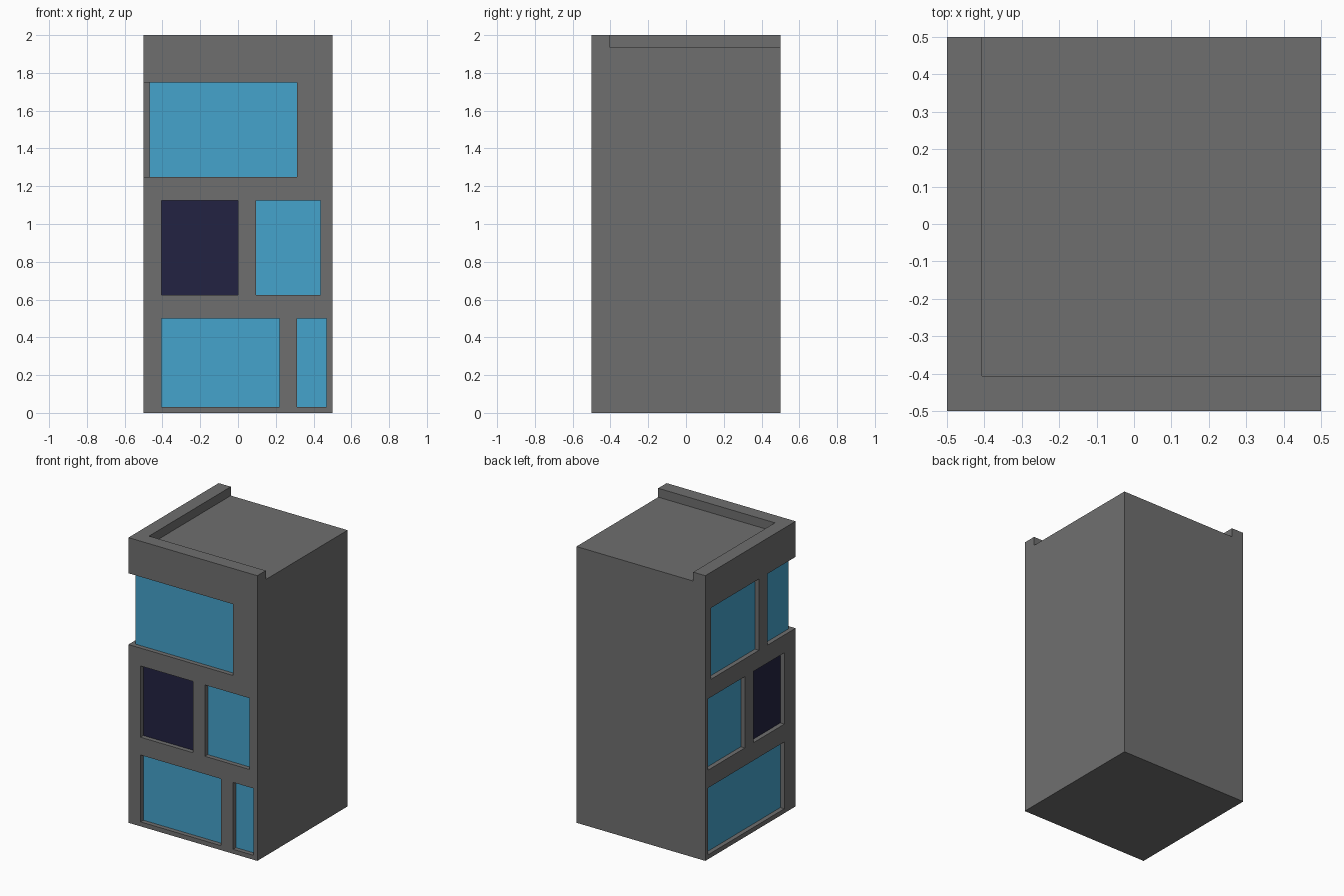
import bpy, bmesh
from mathutils import Vector

if "Cube" in bpy.data.objects:
    bpy.data.objects.remove(bpy.data.objects["Cube"])

D = 1 / 32          # window recess depth
H = 0.5             # half width of the block


def material(name, rgb):
    m = bpy.data.materials.new(name)
    m.diffuse_color = (*rgb, 1)
    m.use_nodes = True
    m.node_tree.nodes["Principled BSDF"].inputs["Base Color"].default_value = m.diffuse_color
    return m


def box(name, lo, hi):
    bm = bmesh.new()
    bmesh.ops.create_cube(bm, size=1)
    lo, hi = Vector(lo), Vector(hi)
    for v in bm.verts:
        v.co = Vector([(lo[i] + hi[i]) / 2 + v.co[i] * (hi[i] - lo[i]) for i in range(3)])
    me = bpy.data.meshes.new(name)
    bm.to_mesh(me)
    bm.free()
    ob = bpy.data.objects.new(name, me)
    bpy.context.collection.objects.link(ob)
    return ob


def cut(target, lo, hi):
    cutter = box("cutter", lo, hi)
    cutter.hide_render = True
    mod = target.modifiers.new("cut", 'BOOLEAN')
    mod.operation = 'DIFFERENCE'
    mod.solver = 'EXACT'
    mod.object = cutter
    bpy.context.view_layer.objects.active = target
    bpy.ops.object.modifier_apply(modifier=mod.name)
    bpy.data.objects.remove(cutter)


# Main block
tower = box("building", (-H, -H, 0), (H, H, 2))

# Sunken roof leaving a parapet along the front and left
cut(tower, (-0.406, -0.406, 1.9375), (0.6, 0.6, 2.1))

# Storeys (bottom, top) and windows (storey, start, end, dark?)
storeys = [(D, 0.5), (0.625, 1.125), (1.25, 1.75)]
front = [(0, -0.406, 0.219, 0), (0, 0.3125, 0.469, 0),
         (1, -0.406, 0.0, 1), (1, 0.094, 0.4375, 0),
         (2, -0.6, 0.3125, 0)]
left = [(0, -0.375, 0.469, 0),
        (1, -0.375, -0.035, 1), (1, 0.0625, 0.469, 0),
        (2, -0.6, -0.1875, 0), (2, -0.094, 0.4375, 0)]

for s, a, b, _ in front:
    cut(tower, (a, -0.6, storeys[s][0]), (b, -H + D, storeys[s][1]))
for s, a, b, _ in left:
    cut(tower, (-0.6, a, storeys[s][0]), (-H + D, b, storeys[s][1]))

# Colours: recessed panes are glass, some of them unlit
me = tower.data
me.materials.clear()
me.materials.append(material("grey concrete", (0.159, 0.159, 0.159)))
me.materials.append(material("blue glass", (0.060, 0.366, 0.604)))
me.materials.append(material("dark glass", (0.016, 0.016, 0.054)))
for p in me.polygons:
    p.material_index = 0
    for axis, along, wins in ((1, 0, front), (0, 1, left)):
        if p.normal[axis] < -0.9 and abs(p.center[axis] + H - D) < 0.005:
            for s, a, b, dark in wins:
                if a < p.center[along] < b and storeys[s][0] < p.center.z < storeys[s][1]:
                    p.material_index = 2 if dark else 1
